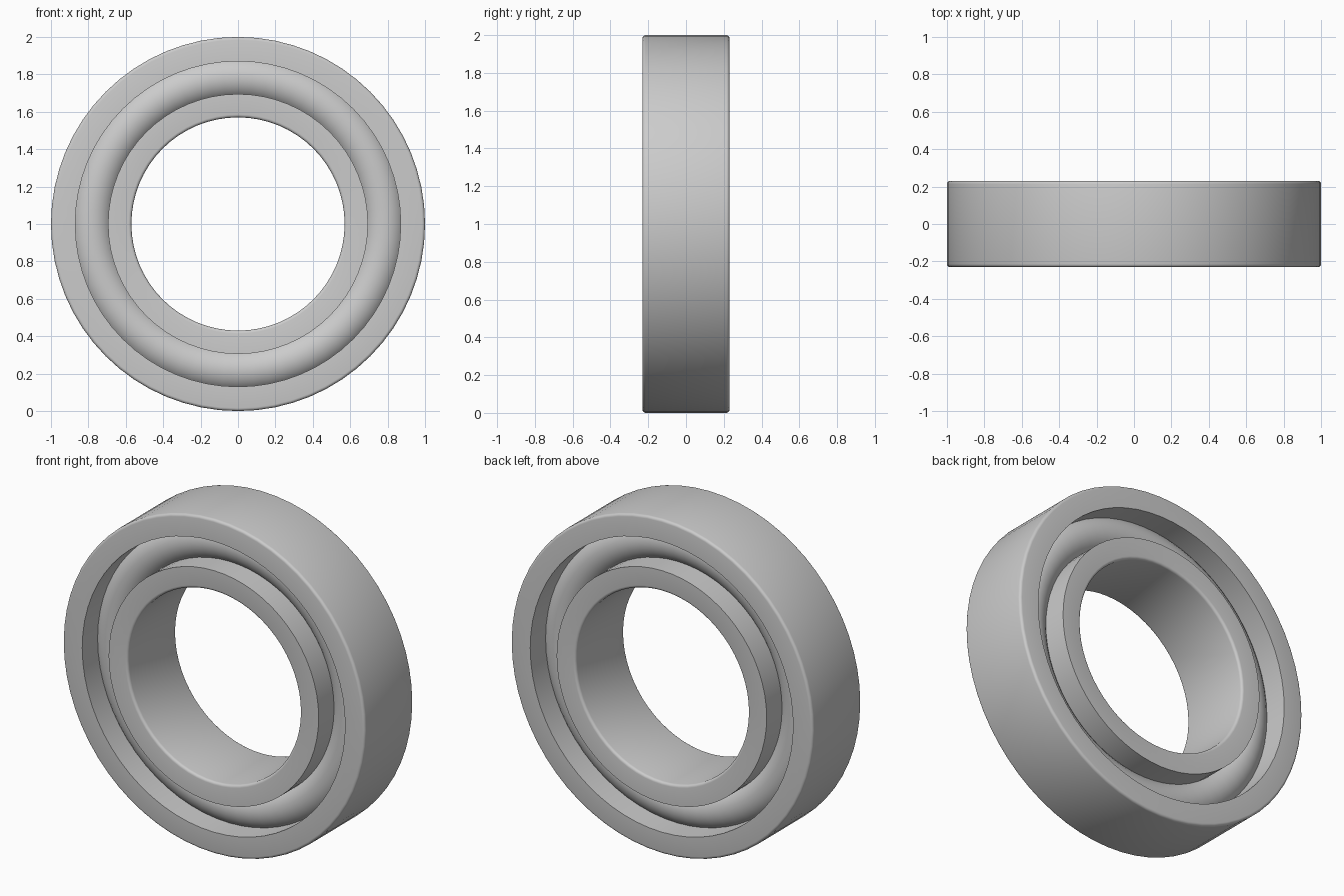
import bpy, bmesh, math
from mathutils import Matrix

cube = bpy.data.objects.get("Cube")
if cube:
    bpy.data.objects.remove(cube, do_unlink=True)

STEPS = 64
HALF_WIDTH = 0.23
BEVEL = 0.016

steel = bpy.data.materials.new("grey_steel")
steel.use_nodes = True
GREY = (0.6, 0.6, 0.6, 1)
steel.diffuse_color = GREY
steel.node_tree.nodes["Principled BSDF"].inputs["Base Color"].default_value = GREY


def revolve(name, profile):
    """Turn a closed (radius, y) profile around the y axis at mid height."""
    bm = bmesh.new()
    verts = [bm.verts.new((r, y, 0)) for r, y in profile]
    edges = [bm.edges.new((v, verts[i - 1])) for i, v in enumerate(verts)]
    bmesh.ops.spin(bm, geom=verts + edges, cent=(0, 0, 0), axis=(0, 1, 0),
                   angle=math.tau, steps=STEPS, use_merge=True)
    bmesh.ops.remove_doubles(bm, verts=bm.verts, dist=0.0001)
    bmesh.ops.recalc_face_normals(bm, faces=bm.faces)
    bmesh.ops.transform(bm, matrix=Matrix.Translation((0, 0, 1)), verts=bm.verts)
    mesh = bpy.data.meshes.new(name)
    bm.to_mesh(mesh)
    bm.free()
    mesh.materials.append(steel)
    obj = bpy.data.objects.new(name, mesh)
    bpy.context.collection.objects.link(obj)
    bpy.ops.object.select_all(action='DESELECT')
    obj.select_set(True)
    bpy.context.view_layer.objects.active = obj
    bpy.ops.object.shade_smooth_by_angle(angle=math.radians(35))
    return obj


def race_profile(rounded_r, sharp_r):
    """Ring section: rounded corners on one radius, crisp ones at the channel."""
    side = 1 if sharp_r > rounded_r else -1
    half = [(sharp_r, HALF_WIDTH)]
    for i in range(5):
        a = math.pi / 2 * i / 4
        half.append((rounded_r + side * BEVEL * (1 - math.sin(a)),
                     HALF_WIDTH - BEVEL * (1 - math.cos(a))))
    return half + [(r, -y) for r, y in reversed(half)]


# Outer and inner races
revolve("outer_race", race_profile(1.0, 0.87))
revolve("inner_race", race_profile(0.57, 0.695))

# Rounded ring seated between the races
TUBE = 0.122
revolve("rolling_ring", [(0.7825 + TUBE * math.cos(math.tau * i / 32),
                          TUBE * math.sin(math.tau * i / 32)) for i in range(32)])
